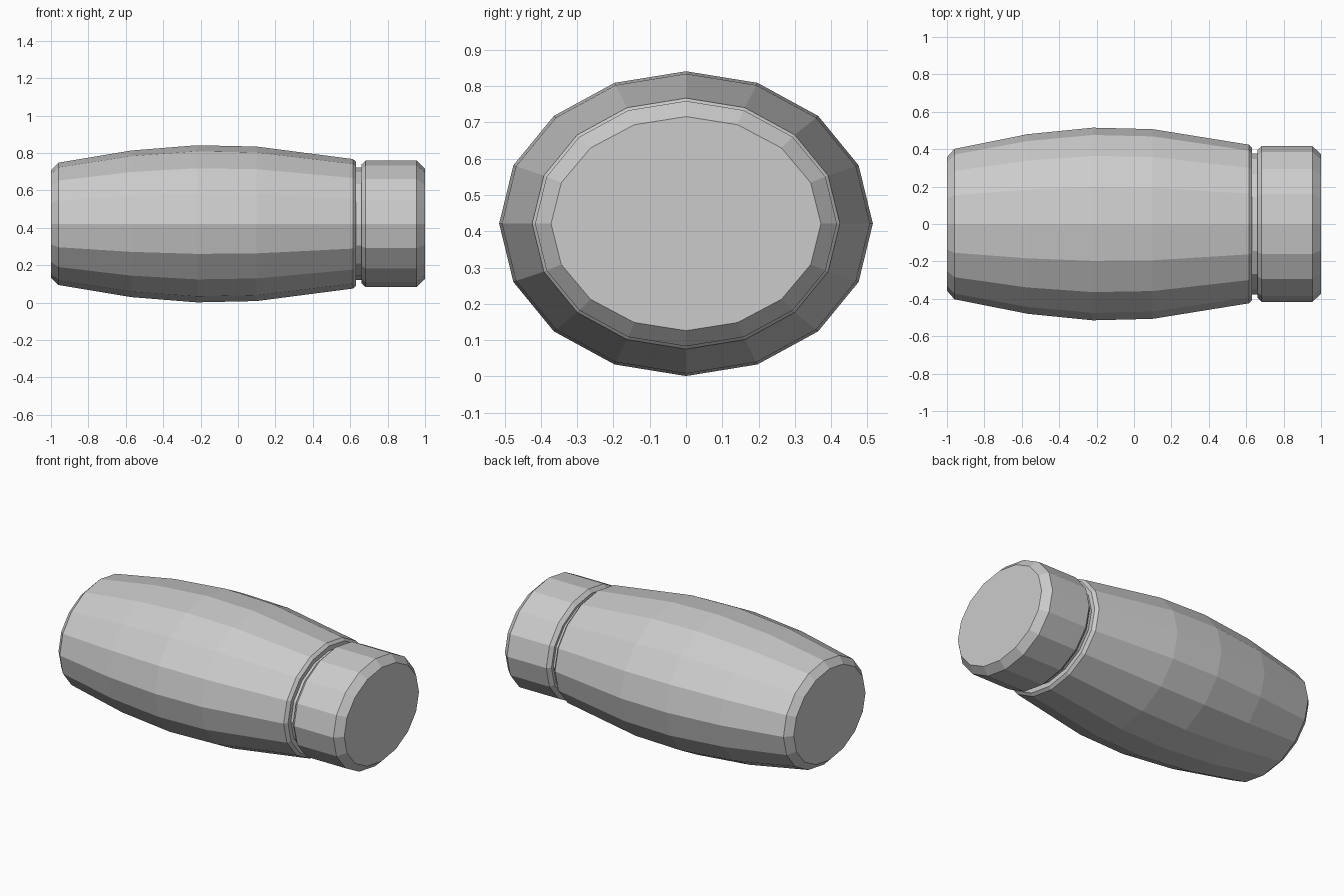
import bpy, bmesh
from math import cos, sin, pi

if "Cube" in bpy.data.objects:
    bpy.data.objects.remove(bpy.data.objects["Cube"])

SIDES = 16
CENTRE_Z = 0.421


def lathe_x(name, rings):
    """Closed oval solid along x; each ring is (x, half width, half height)."""
    bm = bmesh.new()
    loops = []
    for x, ry, rz in rings:
        loops.append([bm.verts.new((x, ry * cos(2 * pi * i / SIDES),
                                    CENTRE_Z + rz * sin(2 * pi * i / SIDES)))
                      for i in range(SIDES)])
    for a, b in zip(loops, loops[1:]):
        for i in range(SIDES):
            j = (i + 1) % SIDES
            bm.faces.new((a[i], a[j], b[j], b[i]))
    bm.faces.new(loops[0])
    bm.faces.new(loops[-1])
    bmesh.ops.recalc_face_normals(bm, faces=bm.faces)
    mesh = bpy.data.meshes.new(name)
    bm.to_mesh(mesh)
    bm.free()
    obj = bpy.data.objects.new(name, mesh)
    bpy.context.collection.objects.link(obj)
    return obj


# Swelling barrel body with chamfered ends
lathe_x("body", [(-1.0, 0.357, 0.287), (-0.96, 0.402, 0.327),
                 (-0.57, 0.48, 0.392), (-0.22, 0.515, 0.42),
                 (0.10, 0.507, 0.413), (0.615, 0.424, 0.346),
                 (0.632, 0.405, 0.33)])

# Narrow groove between body and cap
lathe_x("neck", [(0.60, 0.377, 0.301), (0.69, 0.377, 0.301)])

# Straight end cap with chamfered rims
lathe_x("cap", [(0.66, 0.395, 0.317), (0.682, 0.416, 0.338),
                (0.955, 0.416, 0.338), (1.0, 0.372, 0.295)])
